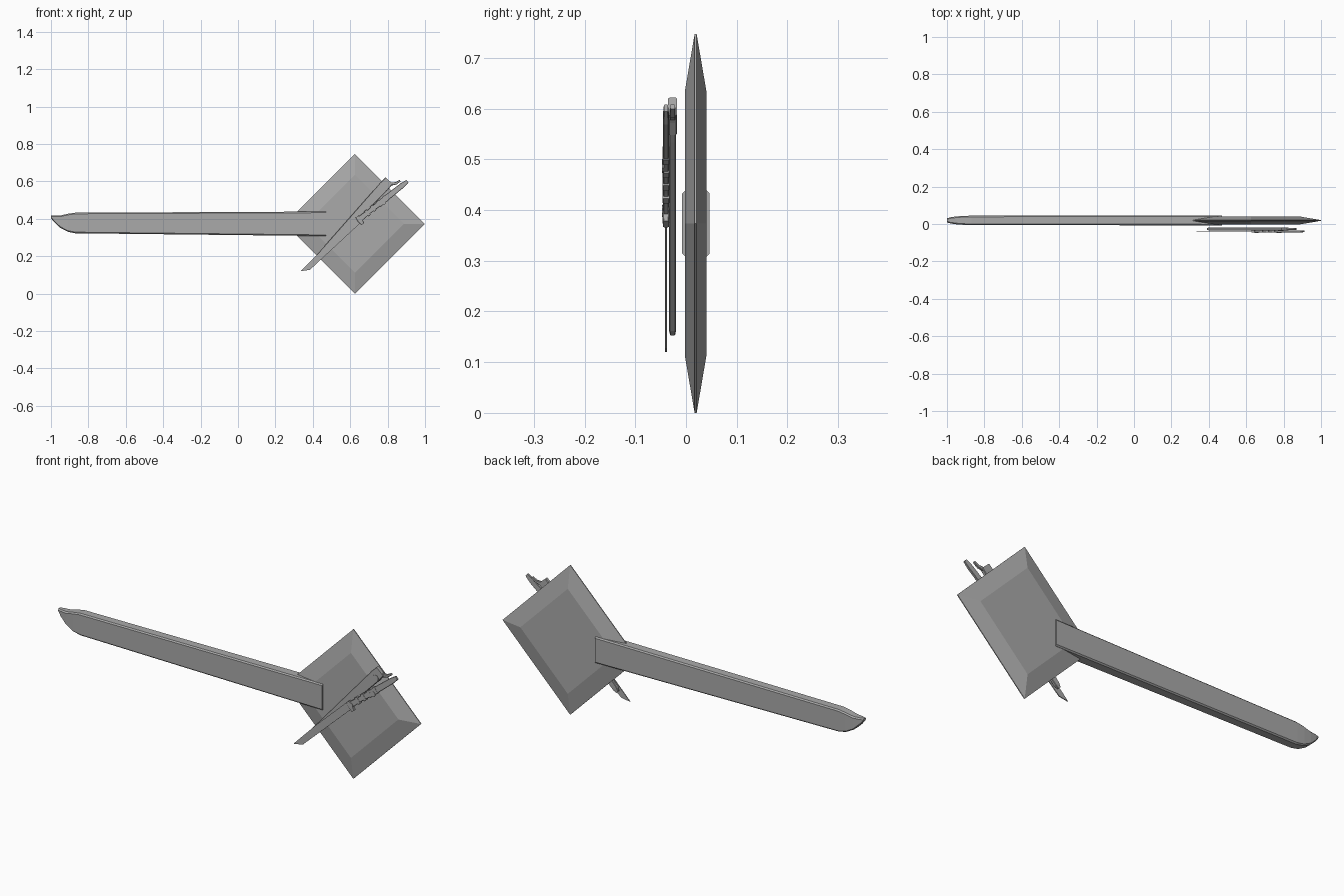
import bpy, bmesh, math
from mathutils import Vector, Matrix

cube = bpy.data.objects.get("Cube")
if cube:
    bpy.data.objects.remove(cube, do_unlink=True)

grey = bpy.data.materials.new("plain grey")
grey.use_nodes = True
COLOUR = (0.4, 0.4, 0.4, 1)
grey.diffuse_color = COLOUR
grey.node_tree.nodes["Principled BSDF"].inputs["Base Color"].default_value = COLOUR


def finish(name, bm):
    bmesh.ops.recalc_face_normals(bm, faces=bm.faces)
    mesh = bpy.data.meshes.new(name)
    bm.to_mesh(mesh)
    bm.free()
    mesh.materials.append(grey)
    obj = bpy.data.objects.new(name, mesh)
    bpy.context.collection.objects.link(obj)
    return obj


def loft(name, rings):
    """Skin a row of equal-length point rings and cap both ends."""
    bm = bmesh.new()
    loops = [[bm.verts.new(p) for p in ring] for ring in rings]
    n = len(loops[0])
    for a, b in zip(loops, loops[1:]):
        for i in range(n):
            j = (i + 1) % n
            bm.faces.new((a[i], a[j], b[j], b[i]))
    bm.faces.new(loops[0])
    bm.faces.new(loops[-1])
    return finish(name, bm)


def plate(name, outline, y0, y1):
    """Extrude an x-z outline between two depths."""
    return loft(name, [[(x, y, z) for x, z in outline] for y in (y0, y1)])


def bar(name, start, end, y, stations, chamfer=0.3):
    """Chamfered bar along an x-z line; stations are (fraction, half width, half depth)."""
    s, e = Vector((start[0], y, start[1])), Vector((end[0], y, end[1]))
    d = (e - s).normalized()
    side = Vector((-d.z, 0, d.x))
    depth = Vector((0, 1, 0))
    rings = []
    for t, w, h in stations:
        c = min(w, h) * chamfer
        corners = []
        for sw, sh in ((1, 1), (-1, 1), (-1, -1), (1, -1)):
            pair = [(sw * (w - c), sh * h), (sw * w, sh * (h - c))]
            if sw * sh < 0:
                pair.reverse()
            corners += pair[::-1]
        rings.append([s.lerp(e, t) + side * a + depth * b for a, b in corners])
    return loft(name, rings)


def disc(name, x, z, radius, y, thickness):
    bm = bmesh.new()
    place = Matrix.Translation((x, y, z)) @ Matrix.Rotation(math.pi / 2, 4, "X")
    bmesh.ops.create_cone(bm, cap_ends=True, segments=10, radius1=radius,
                          radius2=radius, depth=thickness, matrix=place)
    return finish(name, bm)


# Diamond-shaped head with broad bevels on both faces
def diamond(r, y):
    return [(0.625 + r * a, y, 0.3735 + r * b)
            for a, b in ((0, 1), (1, 0), (0, -1), (-1, 0))]


loft("diamond_head", [diamond(0.262, -0.002), diamond(0.3735, 0.017),
                      diamond(0.3735, 0.021), diamond(0.262, 0.04)])

# Long shaft with a rounded, upturned tip: x, top, bottom, half depth
rings = []
for x, top, low, h in ((-1, 0.418, 0.403, 0.011), (-0.98, 0.418, 0.38, 0.017),
                       (-0.95, 0.418, 0.352, 0.021), (-0.91, 0.427, 0.331, 0.024),
                       (-0.87, 0.433, 0.323, 0.025), (0.47, 0.439, 0.308, 0.027)):
    c, y = 0.006, 0.0195
    rings.append([(x, y - h + c, top), (x, y + h - c, top), (x, y + h, top - c),
                  (x, y + h, low + c), (x, y + h - c, low), (x, y - h + c, low),
                  (x, y - h, low + c), (x, y - h, top - c)])
loft("long_shaft", rings)

# Tapered sheath with a cap, stud and small hook
bar("sheath", (0.395, 0.158), (0.80, 0.595), -0.0265,
    [(0, 0.008, 0.005), (0.03, 0.014, 0.007), (0.9, 0.027, 0.007), (1, 0.027, 0.007)])
bar("sheath_cap", (0.775, 0.568), (0.808, 0.604), -0.0265,
    [(0, 0.029, 0.009), (1, 0.026, 0.009)])
bar("sheath_hook_arm", (0.81, 0.585), (0.845, 0.59), -0.0265,
    [(0, 0.010, 0.006), (1, 0.006, 0.006)])
bar("sheath_hook_end", (0.84, 0.587), (0.867, 0.604), -0.0265,
    [(0, 0.007, 0.006), (1, 0.005, 0.005)])
disc("sheath_stud", 0.785, 0.565, 0.016, -0.0345, 0.006)

# Knife blade with a slanted tip
plate("blade", [(0.335, 0.12), (0.385, 0.128), (0.655, 0.378), (0.632, 0.408),
                (0.46, 0.247)], -0.041, -0.037)

# Grip, guard, rings and pommel along one axis
START, END = (0.638, 0.389), (0.906, 0.601)
bar("grip", START, END, -0.0395,
    [(0, 0.016, 0.005), (0.25, 0.012, 0.006), (0.55, 0.016, 0.006),
     (0.9, 0.014, 0.006), (1, 0.009, 0.004)])
bar("guard", (0.667, 0.372), (0.637, 0.412), -0.0395,
    [(0, 0.010, 0.006), (0.5, 0.013, 0.007), (1, 0.010, 0.006)])
for i in range(4):
    t = 0.2 + i * 0.12
    cx, cz = (a + (b - a) * t for a, b in zip(START, END))
    bar("grip_ring_%d" % (i + 1), (cx - 0.006, cz - 0.005), (cx + 0.006, cz + 0.005),
        -0.0395, [(0, 0.018, 0.007), (1, 0.018, 0.007)])
disc("guard_rivet", 0.655, 0.398, 0.012, -0.045, 0.004)
disc("grip_rivet", 0.776, 0.487, 0.014, -0.045, 0.004)
